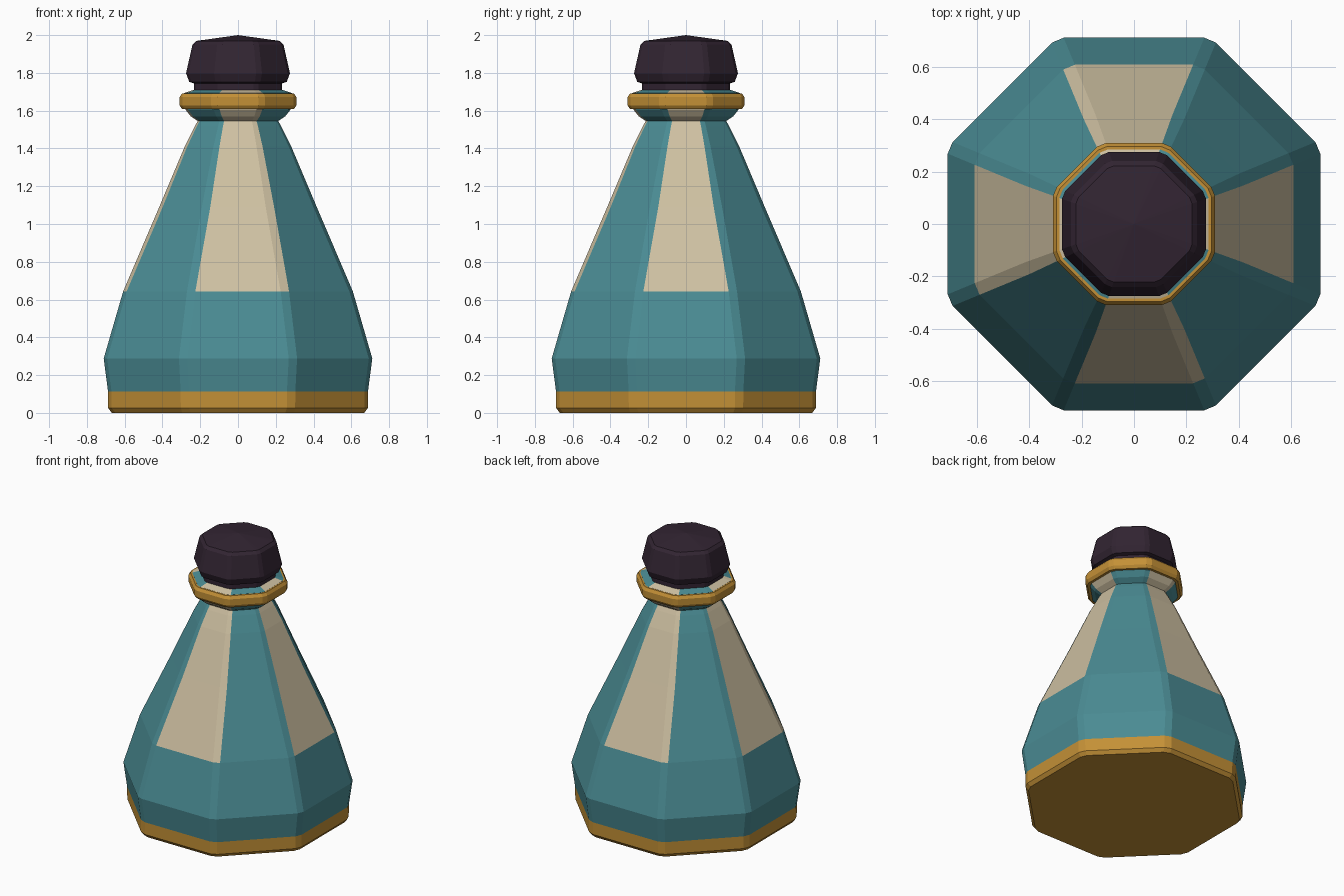
import bpy
import bmesh
from math import pi, tan
from mathutils import Matrix, Vector

cube = bpy.data.objects.get("Cube")
if cube:
    bpy.data.objects.remove(cube, do_unlink=True)


def make_material(name, rgb):
    mat = bpy.data.materials.new(name)
    mat.use_nodes = True
    colour = (*rgb, 1.0)
    mat.diffuse_color = colour
    mat.node_tree.nodes["Principled BSDF"].inputs["Base Color"].default_value = colour
    return mat


teal = make_material("teal", (0.069, 0.262, 0.296))
cream = make_material("cream", (0.62, 0.53, 0.36))
gold = make_material("gold", (0.55, 0.28, 0.037))
dark = make_material("dark_plum", (0.032, 0.018, 0.032))

SIDES = 8


def octagon_ring(bm, apothem, z):
    """Octagon with chamfered corners: two points per side, counterclockwise."""
    half = apothem * tan(pi / SIDES)
    flat = half - min(0.026, half * 0.16)
    ring = []
    for k in range(SIDES):
        turn = Matrix.Rotation(k * 2 * pi / SIDES, 3, "Z")
        for y in (-flat, flat):
            ring.append(bm.verts.new(turn @ Vector((apothem, y, z))))
    return ring


def octagon_loft(name, profile, materials, rule=None, bottom=True, apex=None):
    """Loft (apothem, z) pairs; rule(strip, z) picks a material slot."""
    bm = bmesh.new()
    rings = [octagon_ring(bm, a, z) for a, z in profile]
    count = len(rings[0])
    for low, high in zip(rings, rings[1:]):
        for i in range(count):
            j = (i + 1) % count
            face = bm.faces.new((low[i], low[j], high[j], high[i]))
            if rule:
                face.material_index = rule(i, face.calc_center_median().z)
    if bottom:
        bm.faces.new(rings[0][::-1])
    if apex:
        tip = bm.verts.new((0, 0, apex))
        for i in range(count):
            bm.faces.new((rings[-1][i], rings[-1][(i + 1) % count], tip))
    mesh = bpy.data.meshes.new(name)
    bm.to_mesh(mesh)
    bm.free()
    for mat in materials:
        mesh.materials.append(mat)
    obj = bpy.data.objects.new(name, mesh)
    bpy.context.collection.objects.link(obj)
    return obj


def panel_rule(strip, z):
    """Cream panels on the four axis sides above the belly."""
    side, is_corner = divmod(strip, 2)
    on_axis = side % 2 == 0
    covers_corner = not is_corner or side > 0
    return int(z > 0.65 and on_axis and covers_corner)


# Gold foot
octagon_loft("base", [(0.668, 0.0), (0.687, 0.025), (0.688, 0.113)], [gold])

# Bottle from foot to lip, with cream panels
octagon_loft(
    "bottle_body",
    [(0.688, 0.113), (0.711, 0.288), (0.608, 0.643), (0.417, 1.09),
     (0.282, 1.41), (0.23, 1.515), (0.213, 1.545), (0.25, 1.57),
     (0.278, 1.605), (0.285, 1.693), (0.23, 1.712)],
    [teal, cream], rule=panel_rule, bottom=False)

# Gold collar around the neck
octagon_loft(
    "collar",
    [(0.26, 1.608), (0.296, 1.608), (0.309, 1.628), (0.309, 1.672),
     (0.296, 1.692), (0.26, 1.692)],
    [gold], bottom=False)

# Stopper with a short plug and a shallow pointed top
octagon_loft(
    "stopper",
    [(0.234, 1.69), (0.234, 1.745), (0.258, 1.752), (0.275, 1.798),
     (0.241, 1.95), (0.222, 1.969)],
    [dark], apex=2.0)
